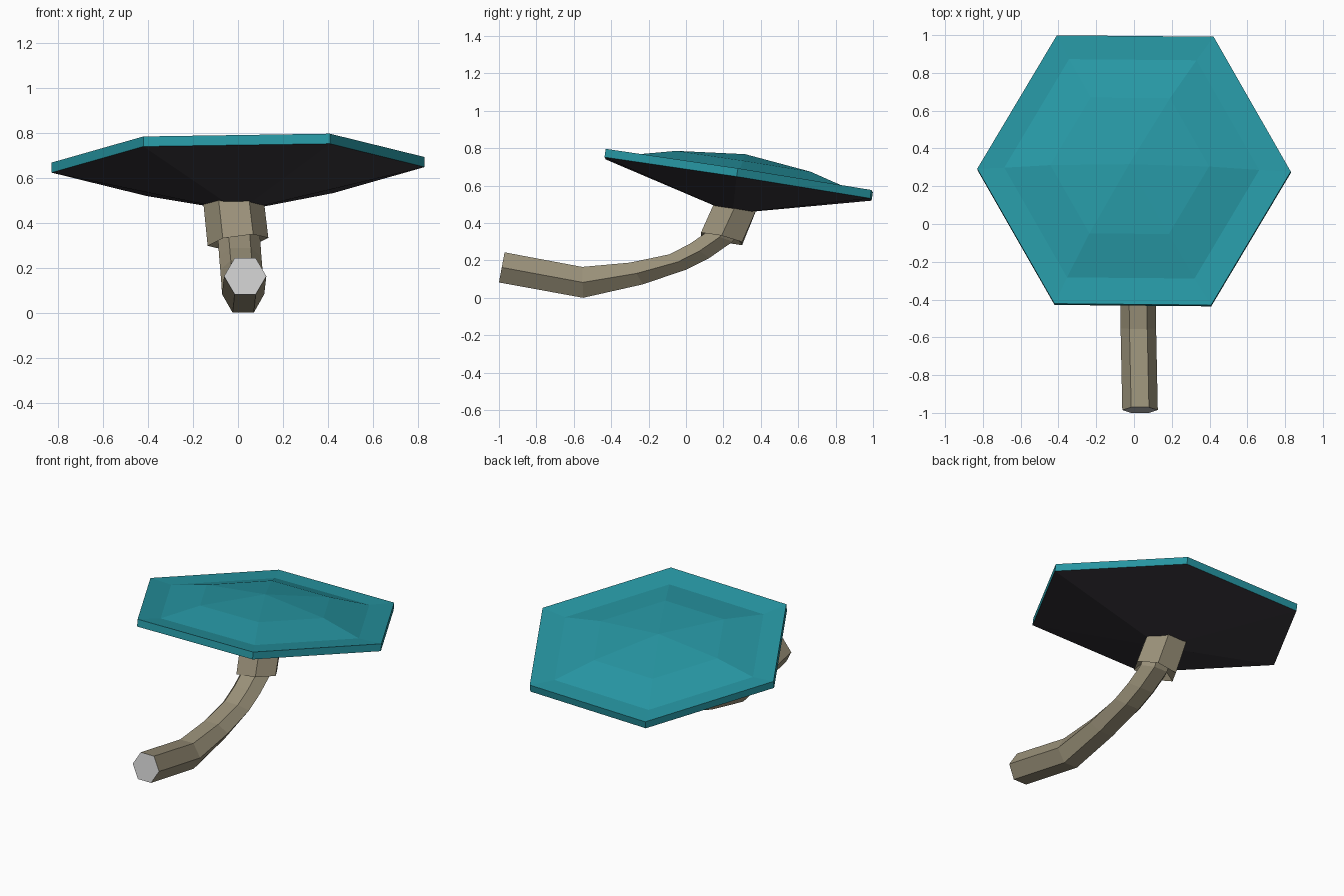
import bpy, bmesh, math
from mathutils import Vector

if "Cube" in bpy.data.objects:
    bpy.data.objects.remove(bpy.data.objects["Cube"])


def material(name, rgb):
    m = bpy.data.materials.new(name)
    m.diffuse_color = (*rgb, 1)
    m.use_nodes = True
    m.node_tree.nodes["Principled BSDF"].inputs["Base Color"].default_value = m.diffuse_color
    return m


TEAL = material("teal", (0.02, 0.31, 0.37))
DARK = material("charcoal", (0.045, 0.04, 0.05))
TAN = material("tan", (0.32, 0.28, 0.19))


def hexagon(c, u, v):
    """Six points around c, spanned by the half-axes u and v."""
    angles = [k * math.pi / 3 for k in range(6)]
    return [c + u * math.cos(a) + v * math.sin(a) for a in angles]


def side_ring(x, r, top, bottom, roll=0.0):
    """Hexagon with corners at +-x, its flats passing through two (y, z) points."""
    t, b = Vector((x, *top)), Vector((x, *bottom))
    return hexagon((t + b) / 2, Vector((r, 0, r * roll)),
                   (t - b) / 2 / math.sin(math.pi / 3))


def loft(name, rings, mats, start_mat=0, first_band_mat=0):
    """Closed, flat-shaded skin through a list of hexagon rings."""
    bm = bmesh.new()
    loops = [[bm.verts.new(p) for p in ring] for ring in rings]
    for i, (a, b) in enumerate(zip(loops, loops[1:])):
        for k in range(6):
            j = (k + 1) % 6
            f = bm.faces.new((a[k], a[j], b[j], b[k]))
            f.material_index = first_band_mat if i == 0 else 0
    bm.faces.new(loops[0][::-1]).material_index = start_mat
    bm.faces.new(loops[-1])
    bmesh.ops.remove_doubles(bm, verts=bm.verts, dist=0.001)
    bmesh.ops.recalc_face_normals(bm, faces=bm.faces)
    mesh = bpy.data.meshes.new(name)
    bm.to_mesh(mesh)
    bm.free()
    for m in mats:
        mesh.materials.append(m)
    obj = bpy.data.objects.new(name, mesh)
    bpy.context.collection.objects.link(obj)
    return obj


# Bent stem: x centre, top point, bottom point of each section; grey cut end
stem = [
    (0.032, (-0.970, 0.243), (-1.000, 0.082)),
    (0.023, (-0.555, 0.165), (-0.550, 0.000)),
    (0.020, (-0.300, 0.188), (-0.230, 0.072)),
    (0.015, (-0.090, 0.232), (0.005, 0.152)),
    (0.010, (0.020, 0.288), (0.125, 0.213)),
    (0.005, (0.110, 0.350), (0.250, 0.300)),
    (0.000, (0.170, 0.460), (0.300, 0.420)),
]
loft("stem", [side_ring(x, 0.094, t, b) for x, t, b in stem], [TAN, None], start_mat=1)

# Flared collar under the cap, with a recessed underside
loft("collar", [
    side_ring(0.0, 0.090, (0.12, 0.375), (0.26, 0.335), 0.13),
    side_ring(0.0, 0.135, (0.08, 0.340), (0.30, 0.290), 0.13),
    side_ring(-0.02, 0.135, (0.155, 0.515), (0.38, 0.48), 0.01),
], [TAN])

# Tilted cap: radius, height above the rim plane, centre shift
u = Vector((1, -0.009, 0.015)).normalized()
v = Vector((0.009, 0.988, -0.153)).normalized()
n = u.cross(v)
centre = Vector((0, 0.285, 0.68))
profile = [
    (0.0, -0.232, 0.0),
    (0.83, -0.045, 0.0),
    (0.83, 0.0, 0.0),
    (0.675, -0.009, 0.012),
    (0.42, 0.05, 0.022),
    (0.0, 0.092, 0.025),
]
rings = [hexagon(centre + n * h - u * s + v * s * 0.7, u * max(r, 1e-5), v * max(r, 1e-5))
         for r, h, s in profile]


def cap_mesh():
    """Skin the cap, with pointed ends and a dark underside."""
    bm = bmesh.new()
    low = bm.verts.new(sum(rings[0], Vector()) / 6)
    high = bm.verts.new(sum(rings[-1], Vector()) / 6)
    loops = [[bm.verts.new(p) for p in ring] for ring in rings[1:-1]]
    for k in range(6):
        j = (k + 1) % 6
        bm.faces.new((low, loops[0][j], loops[0][k])).material_index = 1
        bm.faces.new((high, loops[-1][k], loops[-1][j]))
        for a, b in zip(loops, loops[1:]):
            bm.faces.new((a[k], a[j], b[j], b[k]))
    mesh = bpy.data.meshes.new("cap")
    bm.to_mesh(mesh)
    bm.free()
    mesh.materials.append(TEAL)
    mesh.materials.append(DARK)
    bpy.context.collection.objects.link(bpy.data.objects.new("cap", mesh))


cap_mesh()
